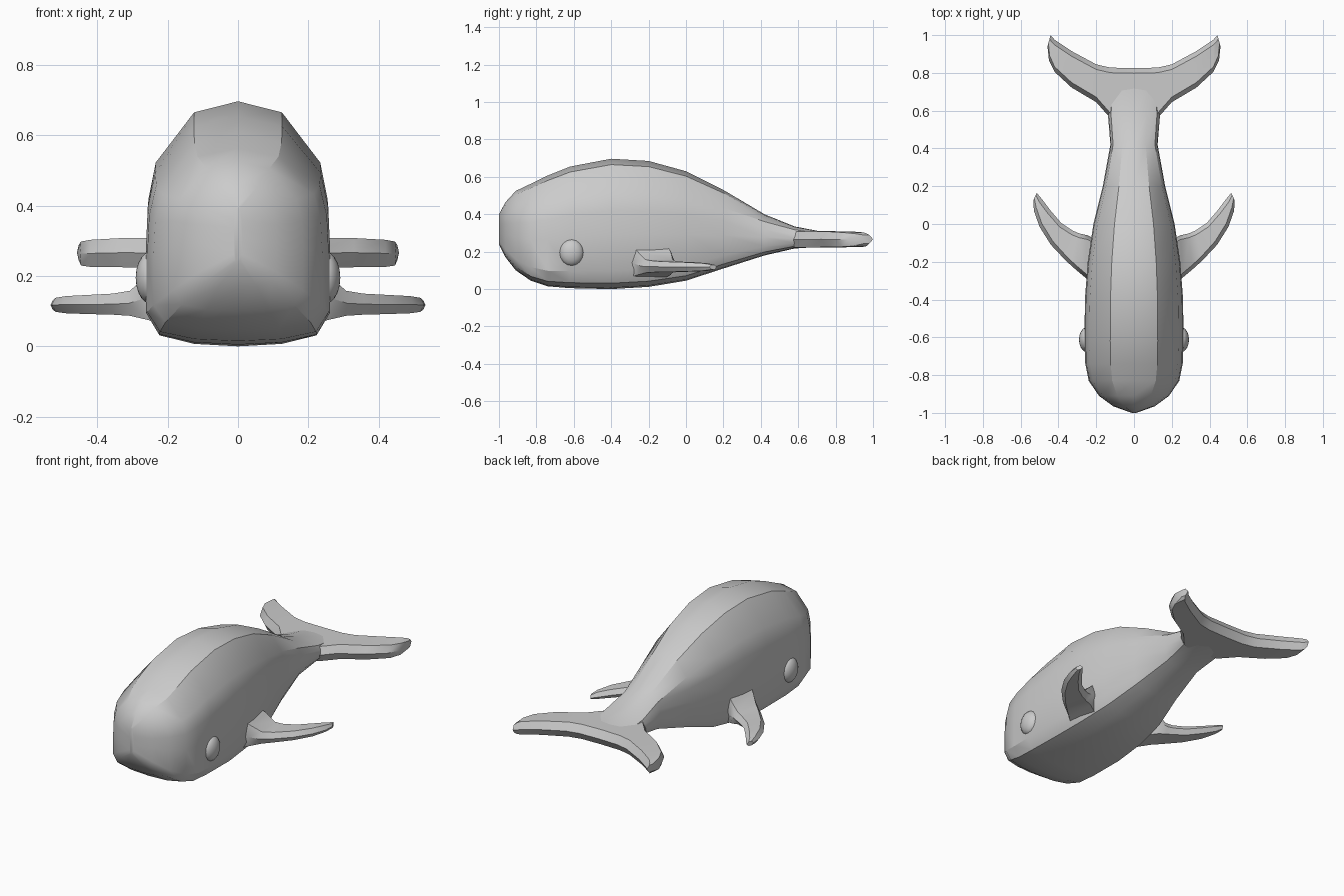
import bpy, bmesh, math

if "Cube" in bpy.data.objects:
    bpy.data.objects.remove(bpy.data.objects["Cube"])

skin = bpy.data.materials.new("whale grey")
skin.diffuse_color = (0.6, 0.6, 0.6, 1)
skin.use_nodes = True
skin.node_tree.nodes["Principled BSDF"].inputs["Base Color"].default_value = skin.diffuse_color


def loft(name, rings, angle=32):
    """Skin a list of equal-length closed rings and cap both ends."""
    bm = bmesh.new()
    vs = [[bm.verts.new(p) for p in r] for r in rings]
    n = len(rings[0])
    for a, b in zip(vs, vs[1:]):
        for i in range(n):
            j = (i + 1) % n
            bm.faces.new((a[i], a[j], b[j], b[i]))
    bm.faces.new(vs[0])
    bm.faces.new(vs[-1][::-1])
    bmesh.ops.recalc_face_normals(bm, faces=bm.faces)
    return finish(name, bm, angle)


def finish(name, bm, angle):
    me = bpy.data.meshes.new(name)
    bm.to_mesh(me)
    bm.free()
    me.materials.append(skin)
    ob = bpy.data.objects.new(name, me)
    bpy.context.collection.objects.link(ob)
    bpy.ops.object.select_all(action='DESELECT')
    ob.select_set(True)
    bpy.context.view_layer.objects.active = ob
    bpy.ops.object.shade_smooth_by_angle(angle=math.radians(angle))
    return ob


# Body: half cross-sections (width ratio, height ratio), head and tail shapes
HEAD = [(0, 1), (.48, .955), (.9, .75), (.98, .6), (1, .42), (1, .14),
        (.86, .045), (.48, .01), (0, 0)]
TAIL = [(0, 1), (.5, .98), (.88, .85), (.97, .65), (1, .45), (.96, .25),
        (.85, .1), (.45, .02), (0, 0)]
# y, half width, bottom z, top z
STATIONS = [(-1, .012, .24, .40), (-.965, .11, .17, .465), (-.91, .185, .10, .525),
            (-.83, .24, .045, .563), (-.74, .258, .015, .607), (-.62, .262, .005, .655),
            (-.4, .26, 0, .697), (-.2, .245, .012, .685), (0, .215, .045, .63),
            (.2, .165, .11, .53), (.42, .125, .18, .40), (.58, .138, .217, .335),
            (.7, .13, .225, .312), (.8, .11, .24, .30)]


def body_ring(y, w, zb, zt):
    t = min(1, max(0, (y - .1) / .45))
    half = [(w * (a[0] + (b[0] - a[0]) * t), y, zb + (zt - zb) * (a[1] + (b[1] - a[1]) * t))
            for a, b in zip(HEAD, TAIL)]
    return half + [(-x, yy, z) for x, yy, z in half[-2:0:-1]]


loft("body", [body_ring(*s) for s in STATIONS], 30)


def blade_ring(lead, trail, zb, zt, bevel):
    """Six-sided fin section: sharp mid edges, bevelled top and bottom."""
    dx, dy = trail[0] - lead[0], trail[1] - lead[1]
    k = min(.3, bevel / math.hypot(dx, dy))
    a = (lead[0] + dx * k, lead[1] + dy * k)
    b = (trail[0] - dx * k, trail[1] - dy * k)
    zm = (zb + zt) / 2
    return [(*lead, zm), (*a, zt), (*b, zt), (*trail, zm), (*b, zb), (*a, zb)]


# Tail flukes: x, leading y, trailing y, bottom z, top z
FLUKE = [(0, .5, .825, .222, .31), (.125, .56, .828, .222, .309),
         (.2, .645, .845, .222, .309), (.33, .722, .915, .225, .308),
         (.42, .805, .975, .226, .303), (.45, .865, .992, .23, .298),
         (.458, .94, 1.0, .245, .288)]
half = [blade_ring((x, l), (x - .004 * (x > .44) * 4, t), zb, zt, .027)
        for x, l, t, zb, zt in FLUKE]
mirrored = [[(-x, y, z) for x, y, z in r] for r in half[:0:-1]]
loft("tail_flukes", mirrored + half, 32)

# Flippers: leading point, trailing point, bottom z, top z
FLIPPER = [((.2, -.33), (.19, -.09), .06, .25), ((.262, -.28), (.245, -.06), .076, .20),
           ((.31, -.24), (.29, -.05), .087, .158), ((.36, -.195), (.325, -.035), .09, .15),
           ((.44, -.11), (.385, .005), .092, .146), ((.5, -.015), (.445, .075), .094, .143),
           ((.53, .07), (.49, .135), .098, .138), ((.533, .125), (.515, .165), .105, .13)]
for side, tag in ((1, "right"), (-1, "left")):
    rings = [blade_ring(*s, .022) for s in FLIPPER]
    loft(tag + "_flipper", [[(side * x, y, z) for x, y, z in r] for r in rings], 35)

    # Bulging eye
    bm = bmesh.new()
    bmesh.ops.create_uvsphere(bm, u_segments=16, v_segments=10, radius=1)
    for v in bm.verts:
        x, y, z = v.co
        v.co = (side * .25 + z * .041, -.612 + x * .066, .195 + y * .073)
    bmesh.ops.recalc_face_normals(bm, faces=bm.faces)
    finish(tag + "_eye", bm, 40)
